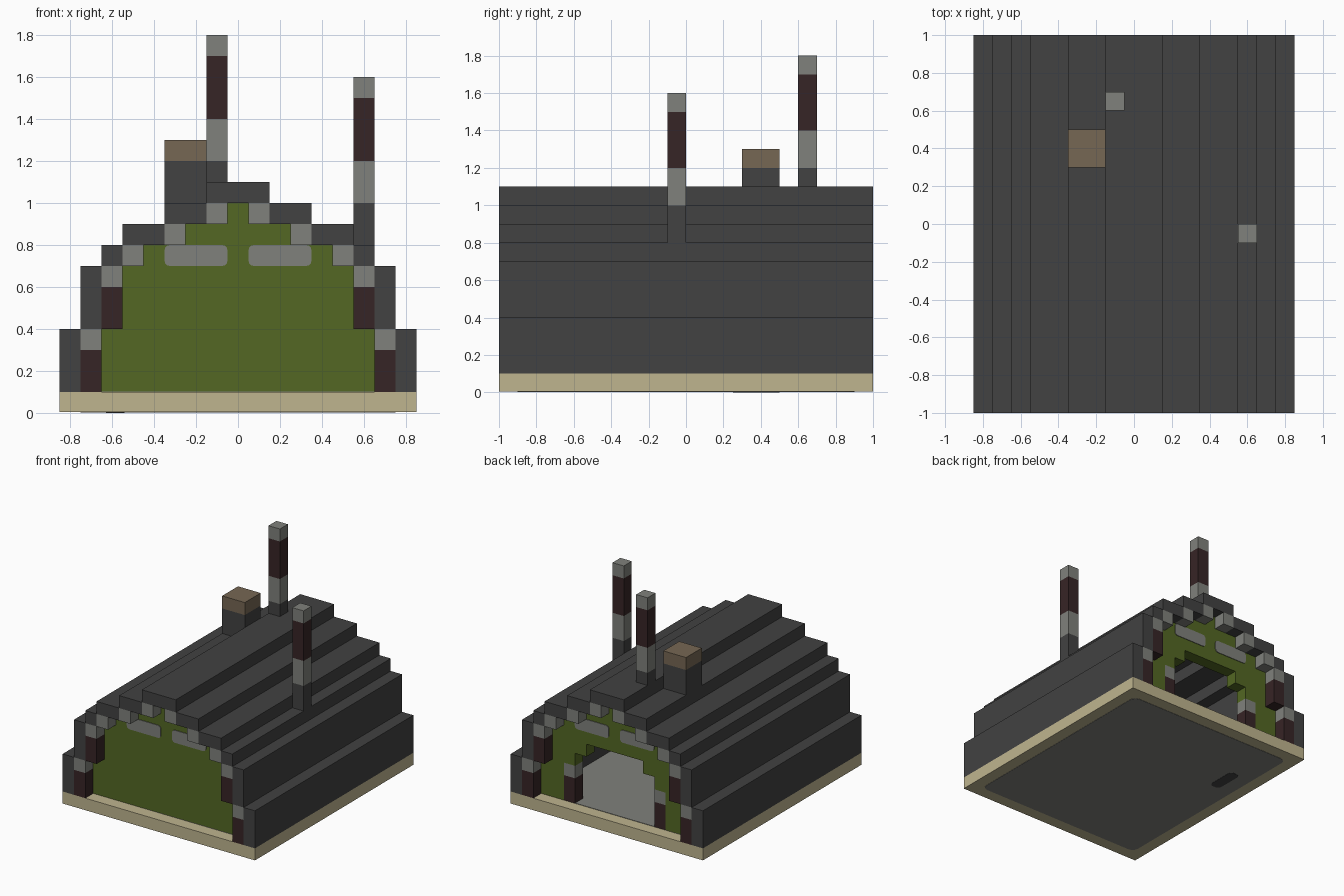
import bpy
import bmesh

cube = bpy.data.objects.get("Cube")
if cube:
    bpy.data.objects.remove(cube, do_unlink=True)


def material(name, r, g, b):
    m = bpy.data.materials.new(name)
    m.use_nodes = True
    m.diffuse_color = (r, g, b, 1)
    m.node_tree.nodes["Principled BSDF"].inputs["Base Color"].default_value = (r, g, b, 1)
    return m


DARK = material("dark grey", .054, .054, .054)
GREY = material("light grey", .214, .220, .200)
RED = material("dark maroon", .037, .018, .019)
GREEN = material("olive green", .087, .136, .017)
SAND = material("sand", .52, .46, .275)
TAN = material("tan", .18, .135, .087)


def finish(name, bm, mat):
    bmesh.ops.recalc_face_normals(bm, faces=bm.faces)
    mesh = bpy.data.meshes.new(name)
    bm.to_mesh(mesh)
    bm.free()
    mesh.materials.append(mat)
    obj = bpy.data.objects.new(name, mesh)
    bpy.context.collection.objects.link(obj)
    return obj


def boxes(name, mat, spans, round_axis=None, radius=.03):
    """Boxes given as (x0, x1, y0, y1, z0, z1); edges along round_axis may be rounded."""
    bm = bmesh.new()
    for x0, x1, y0, y1, z0, z1 in spans:
        verts = bmesh.ops.create_cube(bm, size=1)["verts"]
        for v in verts:
            v.co.x = x0 if v.co.x < 0 else x1
            v.co.y = y0 if v.co.y < 0 else y1
            v.co.z = z0 if v.co.z < 0 else z1
    if round_axis is not None:
        edges = [e for e in bm.edges
                 if abs(e.verts[0].co[round_axis] - e.verts[1].co[round_axis]) > 1e-5]
        bmesh.ops.bevel(bm, geom=edges, offset=radius, segments=3, profile=.5, affect='EDGES')
    return finish(name, bm, mat)


def both_sides(spans):
    return spans + [(-b, -a, *rest) for a, b, *rest in spans]


def wall(name, outline, y0, y1):
    bm = bmesh.new()
    face = bm.faces.new([bm.verts.new((x, y0, z)) for x, z in outline])
    moved = bmesh.ops.extrude_face_region(bm, geom=[face])["geom"]
    for v in moved:
        if isinstance(v, bmesh.types.BMVert):
            v.co.y = y1
    return finish(name, bm, GREEN)


def mirrored(points):
    return [(-x, z) for x, z in reversed(points)]


# Base slab with underside panel and slot
boxes("base_slab", SAND, [(-.85, .85, -1, 1, .004, .1)])
boxes("underside_panel", GREY, [(-.75, .75, -.9, .9, .002, .006)], 2, .05)
boxes("underside_slot", DARK, [(-.63, -.54, .25, .5, 0, .004)], 2, .03)
boxes("inner_floor", GREY, [(-.65, .65, -.9, .9, .098, .103)])

# Stepped roof shell running the whole length
steps = [(.75, .85, .1, .4), (.65, .75, .4, .7), (.55, .65, .7, .8),
         (.35, .55, .8, .9), (.15, .35, .9, 1)]
boxes("roof_shell", DARK,
      both_sides([(a, b, -1, 1, c, d) for a, b, c, d in steps]) + [(-.15, .15, -1, 1, 1, 1.1)])

# Arch trim at both ends, with the plain lining between them
red_trim = [(.65, .75, .1, .3), (.55, .65, .4, .6)]
grey_trim = [(.65, .75, .3, .4), (.55, .65, .6, .7), (.45, .55, .7, .8),
             (.25, .35, .8, .9), (.05, .15, .9, 1)]
for end, y0, y1 in (("front", -1, -.9), ("back", .9, 1)):
    for label, mat, cells in (("posts", RED, red_trim), ("caps", GREY, grey_trim)):
        boxes(f"{end}_arch_{label}", mat, both_sides([(a, b, y0, y1, c, d) for a, b, c, d in cells]))
boxes("roof_lining", DARK,
      both_sides([(a, b, -.9, .9, c, d) for a, b, c, d in red_trim + grey_trim]))

# End walls, the back one with a stepped doorway
outer = [(.65, .1), (.65, .4), (.55, .4), (.55, .7), (.45, .7), (.45, .8),
         (.25, .8), (.25, .9), (.05, .9), (.05, 1)]
door = [(.45, .1), (.45, .4), (.35, .4), (.35, .5), (.25, .5), (.25, .6)]
gable = outer + mirrored(outer)
wall("front_wall", gable, -.9, -.8)
wall("back_wall", gable + [(-x, z) for x, z in door] + door[::-1], .8, .9)
boxes("door_posts", RED, both_sides([(.35, .45, .8, .9, .1, .3)]))
boxes("door_post_caps", GREY, both_sides([(.35, .45, .8, .9, .3, .4)]))

# Rounded light panels on the end walls
for end, y0, y1 in (("front", -.905, -.899), ("back", .899, .905)):
    boxes(f"{end}_wall_panels", GREY, both_sides([(.05, .35, y0, y1, .7, .8)]), 1, .025)


# Chimneys built from stacked bands
def chimney(name, x, y, half, z, bands):
    for i, (mat, top) in enumerate(bands):
        boxes(f"{name}_band_{i + 1}", mat, [(x - half, x + half, y - half, y + half, z, top)])
        z = top


chimney("square_chimney", -.25, .4, .1, 1, [(DARK, 1.2), (TAN, 1.3)])
chimney("tall_chimney", -.1, .65, .05, 1.1, [(DARK, 1.2), (GREY, 1.4), (RED, 1.7), (GREY, 1.8)])
chimney("side_chimney", .6, -.05, .05, .8, [(DARK, 1), (GREY, 1.2), (RED, 1.5), (GREY, 1.6)])
